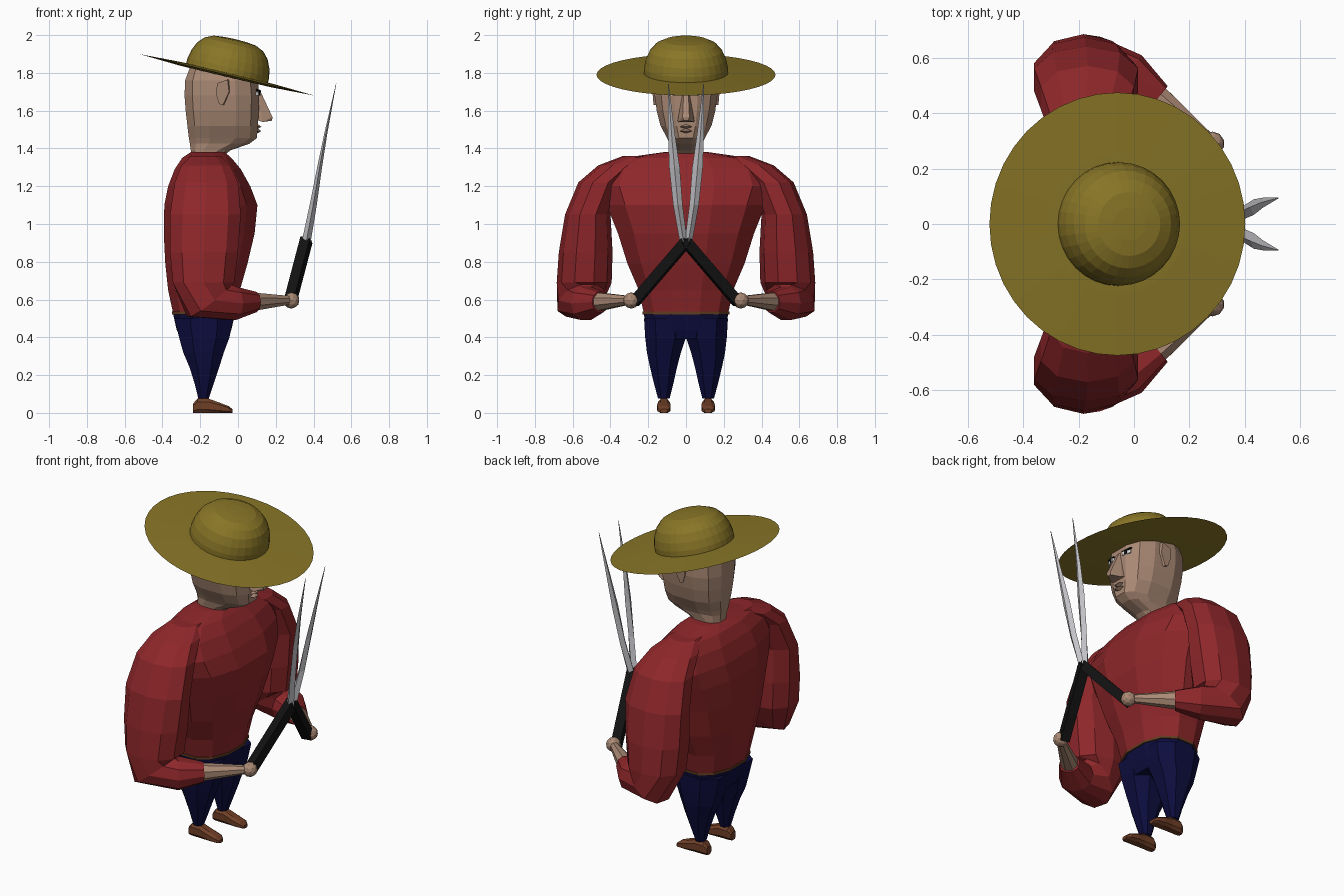
import bpy, bmesh, math
from mathutils import Vector, Matrix


def mat(name, r, g, b):
    m = bpy.data.materials.new(name)
    m.diffuse_color = (r, g, b, 1)
    return m


SKIN = mat("skin", 0.40, 0.25, 0.175)
HAT = mat("olive straw", 0.25, 0.18, 0.02)
RED = mat("red cloth", 0.27, 0.02, 0.023)
NAVY = mat("navy cloth", 0.004, 0.004, 0.05)
SHOE = mat("shoe brown", 0.16, 0.05, 0.02)
BELT = mat("belt brown", 0.12, 0.045, 0.015)
BLACK = mat("black", 0.006, 0.006, 0.006)
STEEL = mat("steel", 0.55, 0.55, 0.58)
WHITE = mat("eye white", 0.85, 0.85, 0.85)


def finish(bm, name, m, smooth=False):
    bmesh.ops.recalc_face_normals(bm, faces=bm.faces)
    me = bpy.data.meshes.new(name)
    bm.to_mesh(me)
    bm.free()
    me.materials.append(m)
    ob = bpy.data.objects.new(name, me)
    bpy.context.collection.objects.link(ob)
    return ob


def loft(name, m, rings, n=12, e=0.85, s=1, off=0.5):
    """Skin rings given as (centre, half axis u, half axis v); s=-1 mirrors in y."""
    bm = bmesh.new()
    k = math.cos(off * 2 * math.pi / n) ** e
    sp = lambda t: math.copysign(abs(t) ** e, t) / k
    loops = []
    for c, u, v in rings:
        loop = []
        for i in range(n):
            a = (i + off) * 2 * math.pi / n
            p = Vector(c) + Vector(u) * sp(math.cos(a)) + Vector(v) * sp(math.sin(a))
            loop.append(bm.verts.new((p.x, p.y * s, p.z)))
        loops.append(loop)
    for a, b in zip(loops, loops[1:]):
        for i in range(n):
            j = (i + 1) % n
            bm.faces.new((a[i], a[j], b[j], b[i]))
    bm.faces.new(loops[0])
    bm.faces.new(loops[-1])
    return finish(bm, name, m)


def flat(z, x0, x1, y0, y1):
    """Horizontal ring from its extents."""
    return (((x0 + x1) / 2, (y0 + y1) / 2, z), ((x1 - x0) / 2, 0, 0), (0, (y1 - y0) / 2, 0))


def bar(name, m, p, q, r0, r1, n, s):
    """Straight bar between two points."""
    d = (Vector(q) - Vector(p)).normalized()
    u = d.cross(Vector((0, 0, 1))).normalized()
    v = u.cross(d)
    return loft(name, m, [(p, u * r0, v * r0), (q, u * r1, v * r1)], n, 1, s)


def hull(name, m, pts):
    bm = bmesh.new()
    for p in pts:
        bm.verts.new(p)
    bmesh.ops.convex_hull(bm, input=bm.verts)
    bmesh.ops.dissolve_limit(bm, angle_limit=0.02, verts=bm.verts, edges=bm.edges)
    return finish(bm, name, m)


def plate(name, m, c, w, h, t, s, yaw, roll=0):
    """Thin plate facing +x, turned outwards."""
    bm = bmesh.new()
    M = (Matrix.Translation((c[0], c[1] * s, c[2])) @ Matrix.Rotation(yaw * s, 4, 'Z')
         @ Matrix.Rotation(roll * s, 4, 'X') @ Matrix.Diagonal((t, w, h, 1)))
    bmesh.ops.create_cube(bm, size=1, matrix=M)
    return finish(bm, name, m)


# Hat: tilted spun profile
def spin(name, m, prof, n, M):
    bm = bmesh.new()
    vs = [bm.verts.new((r, 0, z)) for r, z in prof]
    es = [bm.edges.new(p) for p in zip(vs, vs[1:])]
    bmesh.ops.spin(bm, geom=vs + es, cent=(0, 0, 0), axis=(0, 0, 1), angle=2 * math.pi, steps=n)
    bmesh.ops.remove_doubles(bm, verts=bm.verts, dist=1e-5)
    bmesh.ops.transform(bm, matrix=M, verts=bm.verts)
    return finish(bm, name, m)


tilt = Matrix.Translation((-0.06, 0, 1.79)) @ Matrix.Rotation(0.233, 4, 'Y')
spin("hat_brim", HAT, [(0, -0.012), (0.25, -0.01), (0.474, 0), (0.25, 0.01), (0, 0.012)], 40, tilt)
spin("hat_crown", HAT, [(0.223, 0), (0.222, 0.04), (0.212, 0.085), (0.192, 0.13), (0.16, 0.165),
                        (0.115, 0.186), (0.06, 0.192), (0, 0.194)], 32, tilt)

# Head and neck
loft("head", SKIN, [flat(z, a, b, -h, h) for z, a, b, h in [
    (1.365, -0.25, -0.07, 0.075), (1.39, -0.25, -0.04, 0.078), (1.425, -0.255, 0.06, 0.085),
    (1.455, -0.26, 0.10, 0.10), (1.52, -0.268, 0.105, 0.135), (1.60, -0.277, 0.11, 0.155),
    (1.68, -0.283, 0.112, 0.166), (1.76, -0.28, 0.105, 0.165), (1.84, -0.25, 0.05, 0.14)]], 12, 0.75)
hull("nose", SKIN, [(0.10, -0.015, 1.72), (0.10, 0.015, 1.72), (0.12, -0.012, 1.70), (0.12, 0.012, 1.70),
                    (0.183, -0.018, 1.565), (0.183, 0.018, 1.565), (0.18, -0.012, 1.547), (0.18, 0.012, 1.547),
                    (0.10, -0.045, 1.55), (0.10, 0.045, 1.55), (0.13, -0.042, 1.54), (0.13, 0.042, 1.54)])
for z in (1.492, 1.515):
    hull("lip", SKIN, [(0.09, -0.045, z), (0.09, 0.045, z), (0.105, 0, z + 0.013), (0.105, 0, z - 0.011),
                       (0.124, -0.018, z), (0.124, 0.018, z)])

EAR = [(-0.10, 1.745), (-0.045, 1.765), (-0.038, 1.70), (-0.07, 1.63), (-0.09, 1.635), (-0.107, 1.69)]
for s in (1, -1):
    hull("ear", SKIN, [(x, s * 0.15, z) for x, z in EAR]
         + [(x - 0.01, s * (0.172 + (z - 1.63) * 0.08), z) for x, z in EAR])
    plate("eye", WHITE, (0.108, 0.066, 1.69), 0.055, 0.02, 0.009, s, 0.26)
    plate("pupil", BLACK, (0.111, 0.062, 1.69), 0.018, 0.019, 0.009, s, 0.26)
    plate("eyebrow", BLACK, (0.108, 0.066, 1.707), 0.065, 0.008, 0.009, s, 0.26, 0.12)

# Shirt body, belt and hips
loft("shirt", RED, [flat(z, a, b, -h, h) for z, a, b, h in [
    (0.535, -0.345, -0.015, 0.225), (0.65, -0.37, 0.01, 0.25), (0.79, -0.385, 0.05, 0.31),
    (0.95, -0.393, 0.088, 0.36), (1.10, -0.39, 0.103, 0.42), (1.20, -0.37, 0.065, 0.46),
    (1.29, -0.335, 0.015, 0.43), (1.35, -0.295, -0.035, 0.33), (1.38, -0.25, -0.07, 0.12)]], 12, 0.85)
loft("belt", BELT, [flat(z, -0.35, -0.01, -0.229, 0.229) for z in (0.522, 0.536)], 12, 0.85)
loft("hips", NAVY, [flat(0.39, -0.30, -0.055, -0.19, 0.19), flat(0.44, -0.325, -0.035, -0.21, 0.21),
                    flat(0.53, -0.345, -0.015, -0.224, 0.224)], 12, 0.85)

for s in (1, -1):
    # Trouser leg and shoe
    loft("trouser_leg", NAVY, [flat(*r) for r in [
        (0.075, -0.21, -0.155, 0.087, 0.148), (0.15, -0.228, -0.13, 0.068, 0.168),
        (0.24, -0.256, -0.10, 0.048, 0.19), (0.32, -0.29, -0.075, 0.027, 0.207),
        (0.40, -0.312, -0.045, 0.0, 0.216), (0.50, -0.335, -0.025, 0.0, 0.222)]], 8, 0.85, s)
    loft("shoe", SHOE, [((x, 0.117, h / 2), (0, 0, h / 2), (0, w, 0)) for x, h, w in [
        (-0.237, 0.05, 0.022), (-0.215, 0.075, 0.031), (-0.155, 0.075, 0.031),
        (-0.10, 0.055, 0.036), (-0.05, 0.036, 0.033), (-0.03, 0.02, 0.018)]], 8, 0.7, s)
    # Sleeve from shoulder over elbow to cuff
    loft("sleeve", RED, [flat(*r) for r in [
        (1.36, -0.25, -0.09, 0.14, 0.33), (1.31, -0.30, -0.04, 0.24, 0.46),
        (1.22, -0.335, 0.0, 0.34, 0.565), (1.05, -0.36, 0.015, 0.405, 0.635),
        (0.85, -0.36, 0.0, 0.395, 0.667), (0.69, -0.345, -0.02, 0.40, 0.678)]] + [
        ((-0.155, 0.555, 0.595), (0.105, -0.04, 0.085), (0.03, 0.115, 0)),
        ((-0.03, 0.53, 0.58), (0, 0, 0.088), (0.055, 0.075, 0)),
        ((0.085, 0.452, 0.587), (0, 0, 0.054), (0.035, 0.043, 0))], 10, 0.9, s)
    # Forearm and fist
    bar("forearm", SKIN, (0.06, 0.473, 0.588), (0.26, 0.312, 0.596), 0.05, 0.024, 8, s)
    bm = bmesh.new()
    bmesh.ops.create_icosphere(bm, subdivisions=2, radius=0.043,
                               matrix=Matrix.Translation((0.283, s * 0.29, 0.595)))
    finish(bm, "fist", SKIN)
    # Shears: handle and blade
    bar("shear_handle", BLACK, (0.275, 0.275, 0.585), (0.362, -0.008, 0.915), 0.027, 0.027, 4, s)
    loft("shear_blade", STEEL, [((x, y, z), (hx, 0, 0), (0, hy, 0)) for x, y, z, hx, hy in [
        (0.36, 0.012, 0.90, 0.024, 0.02), (0.398, 0.043, 1.10, 0.019, 0.025),
        (0.432, 0.061, 1.30, 0.013, 0.028), (0.465, 0.077, 1.48, 0.008, 0.018),
        (0.52, 0.094, 1.745, 0.001, 0.002)]], 4, 1, s, off=0)
